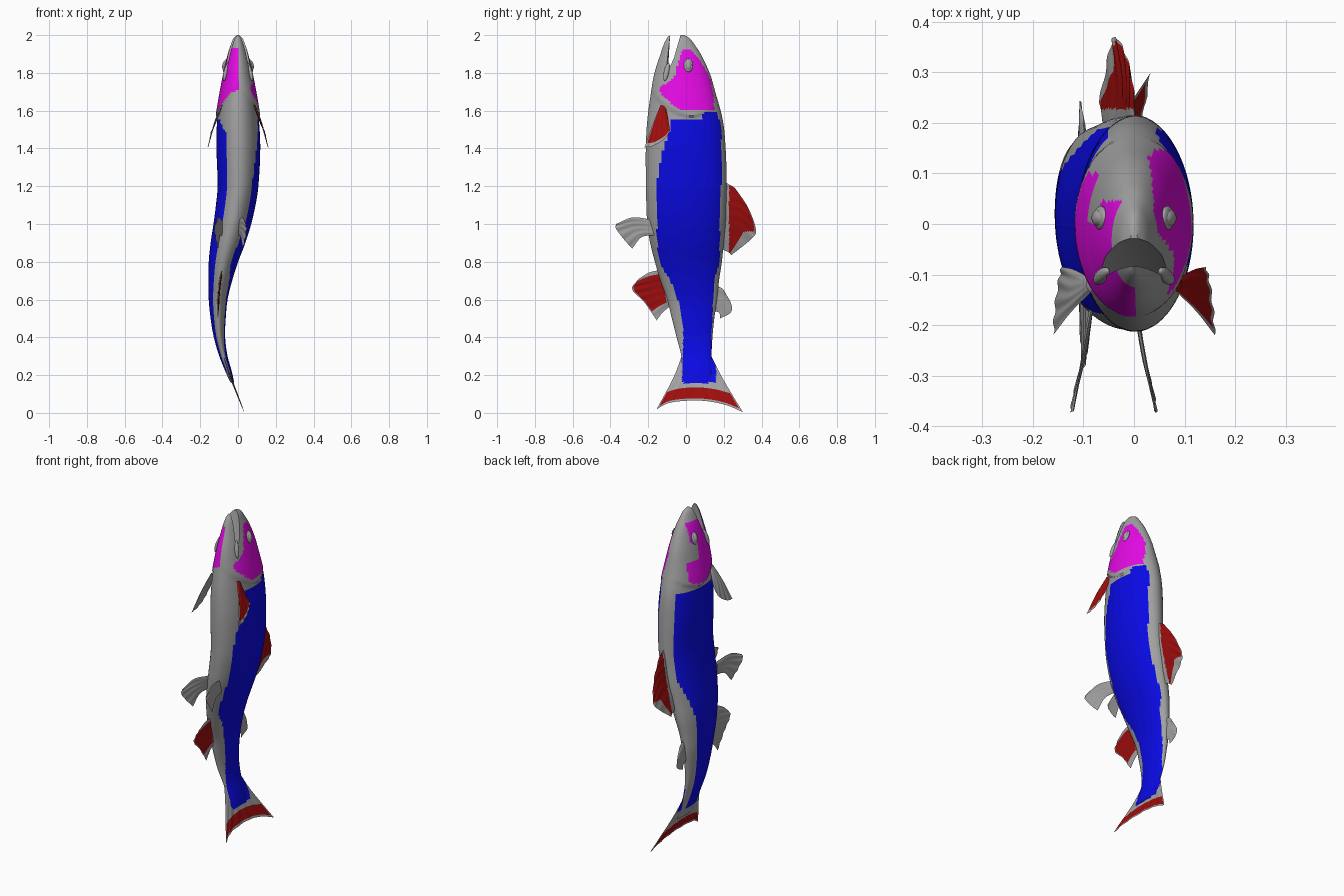
import bpy, bmesh, math
from mathutils import Vector

cube = bpy.data.objects.get("Cube")
if cube:
    bpy.data.objects.remove(cube, do_unlink=True)


def material(name, rgb):
    m = bpy.data.materials.new(name)
    m.use_nodes = True
    m.diffuse_color = (*rgb, 1)
    m.node_tree.nodes["Principled BSDF"].inputs["Base Color"].default_value = (*rgb, 1)
    return m


MATS = [material("grey skin", (0.36, 0.36, 0.36)), material("blue flank", (0.003, 0.003, 0.78)),
        material("magenta cheek", (0.78, 0.003, 0.78)), material("red fin", (0.35, 0.004, 0.004))]
GREY, BLUE, MAGENTA, RED = range(4)


def finish(bm, name):
    bmesh.ops.recalc_face_normals(bm, faces=bm.faces)
    me = bpy.data.meshes.new(name)
    bm.to_mesh(me)
    bm.free()
    for m in MATS:
        me.materials.append(m)
    ob = bpy.data.objects.new(name, me)
    bpy.context.collection.objects.link(ob)
    return ob


def smooth(ob, angle=40):
    bpy.ops.object.select_all(action='DESELECT')
    ob.select_set(True)
    bpy.context.view_layer.objects.active = ob
    bpy.ops.object.shade_smooth_by_angle(angle=math.radians(angle))


def lookup(rows, z):
    """Smooth (cubic) interpolation of a table sorted by its first column."""
    z = min(max(z, rows[0][0]), rows[-1][0])
    i = next(k for k in range(len(rows) - 1) if z <= rows[k + 1][0])
    a, b = rows[i], rows[i + 1]
    p, q = rows[max(i - 1, 0)], rows[min(i + 2, len(rows) - 1)]
    h = b[0] - a[0]
    t = (z - a[0]) / h
    out = []
    for k in range(1, len(a)):
        ma = (b[k] - p[k]) / (b[0] - p[0]) * h
        mb = (q[k] - a[k]) / (q[0] - a[0]) * h
        out.append((2*t**3 - 3*t*t + 1)*a[k] + (t**3 - 2*t*t + t)*ma
                   + (3*t*t - 2*t**3)*b[k] + (t**3 - t*t)*mb)
    return out


# Body stations: height, belly y, back y, centre x, half width
BODY = [(.16, -.01, .13, -.03, .010), (.22, -.025, .135, -.05, .017), (.3, -.025, .135, -.077, .022),
        (.4, -.05, .14, -.098, .03), (.5, -.075, .15, -.105, .04), (.6, -.1, .165, -.105, .05),
        (.7, -.135, .175, -.094, .063), (.8, -.165, .19, -.077, .078), (.9, -.19, .2, -.053, .092),
        (1., -.205, .21, -.03, .1), (1.1, -.21, .213, -.012, .105), (1.2, -.212, .216, 0, .108),
        (1.4, -.213, .21, .002, .116), (1.55, -.205, .195, 0, .111), (1.7, -.185, .155, 0, .096),
        (1.8, -.167, .125, 0, .078), (1.9, -.135, .078, 0, .054), (1.95, -.118, .045, 0, .038),
        (1.985, -.1, .018, 0, .023), (2., -.085, -.01, 0, .008)]

# Colour limits on the +x side: height, lowest y, highest y
FLANK = [(.16, -.02, .16), (.25, -.018, .15), (.4, -.015, .135), (.5, -.02, .14), (.65, -.06, .145),
         (.72, -.095, .155), (.8, -.14, .175), (1., -.155, .18), (1.2, -.155, .187), (1.4, -.12, .187),
         (1.5, -.085, .185), (1.6, -.07, .165)]
CHEEK = [(1.6, -.03, .15), (1.69, -.13, .145), (1.73, -.135, .135), (1.76, -.075, .13),
         (1.84, -.045, .09), (1.92, -.02, .03)]


def centre_x(z):
    return .035 - .41 * z if z < .16 else lookup(BODY, z)[2]


def gill(y):
    return 1.57 + 3 * (y - .03) ** 2


def paint(c):
    x, y, z = c
    belly, back, cx, _ = lookup(BODY, z)
    if x > cx:
        if .16 < z < (1.59 if y > .09 else 1.55):
            lo, hi = lookup(FLANK, z)
            return BLUE if lo < y < hi else GREY
        if 1.6 < z < 1.92:
            lo, hi = lookup(CHEEK, z)
            return MAGENTA if lo < y < hi else GREY
        return GREY
    t = (y - belly) / (back - belly)
    if .22 < z < 1.55:
        top = .95 if z > 1.05 else max(.78, .95 - (1.05 - z) * .7)
        return BLUE if .08 < t < top and z < 1.45 + t * .4 else GREY
    if z < 1.93 and z > max(gill(y), 1.58 + .9 * (.12 + x)):
        limit = .1 if z < 1.72 else (.0 if z < 1.82 else .045)
        return MAGENTA if y < limit else GREY
    return GREY


# Body: dense loft with a raised gill cover edge
bm = bmesh.new()
SIDES, RINGS = 72, 190
rings = []
for i in range(RINGS + 1):
    z = .16 + 1.84 * i / RINGS
    belly, back, cx, hw = lookup(BODY, z)
    ring = []
    for k in range(SIDES):
        a = math.tau * (k + .5) / SIDES
        y = (belly + back) / 2 + (back - belly) / 2 * math.sin(a)
        over = z - gill(y)
        flare = 1 + .08 * max(0, 1 - over / .15) if over > 0 else 1
        ring.append(bm.verts.new((cx + hw * flare * math.cos(a), y, z)))
    rings.append(ring)
for r, s in zip(rings, rings[1:]):
    for k in range(SIDES):
        n = (k + 1) % SIDES
        f = bm.faces.new((r[k], r[n], s[n], s[k]))
        f.material_index = paint(f.calc_center_median())
bm.faces.new(rings[0])
bm.faces.new(rings[-1])
body = finish(bm, "body")

# Open mouth: arched wedge cut between the jaws
bm = bmesh.new()
WEDGE = [(-.098, 1.765), (-.082, 2.03), (-.022, 2.03), (-.054, 1.88)]
rows = [[bm.verts.new((x, y - 3 * x * x, z)) for y, z in WEDGE]
        for x in [-.13 + .02 * i for i in range(14)]]
for r, s in zip(rows, rows[1:]):
    for k in range(4):
        bm.faces.new((r[k], r[(k + 1) % 4], s[(k + 1) % 4], s[k]))
bm.faces.new(rows[0])
bm.faces.new(rows[-1])
cutter = finish(bm, "mouth_cutter")
cutter.hide_render = True
mod = body.modifiers.new("mouth", 'BOOLEAN')
mod.operation, mod.solver, mod.object = 'DIFFERENCE', 'EXACT', cutter
bpy.context.view_layer.objects.active = body
bpy.ops.object.modifier_apply(modifier=mod.name)
bpy.data.objects.remove(cutter, do_unlink=True)
smooth(body)


def fin(name, rows, colour, thick=.006, ribs=6, nu=40, nv=24):
    """Lens-shaped blade lofted through rows of points running from root to tip."""
    lines = [[(j / (len(r) - 1), *p) for j, p in enumerate(r)] for r in rows]
    bm = bmesh.new()
    for side in (1, -1):
        grid = []
        for i in range(nu + 1):
            u = i / nu
            col = [(k / (len(lines) - 1), *lookup(l, u)) for k, l in enumerate(lines)]
            line = []
            for j in range(nv + 1):
                v = j / nv
                p = Vector(lookup(col, v))
                p.x += side * thick * max(0, min(1, 6*u, 6*(1 - u), 1.2*(1 - v)))
                p.x += .002 * v * math.sin(u * math.tau * ribs)
                line.append(bm.verts.new(p))
            grid.append(line)
        for i in range(nu):
            for j in range(nv):
                f = bm.faces.new((grid[i][j], grid[i+1][j], grid[i+1][j+1], grid[i][j+1]))
                f.material_index = colour((i + .5) / nu, (j + .5) / nv, side, f.calc_center_median())
    bmesh.ops.remove_doubles(bm, verts=bm.verts, dist=1e-5)
    smooth(finish(bm, name), 60)


def on_spine(pts):
    return [(centre_x(z), y, z) for y, z in pts]


def plain(u, v, s, c):
    return GREY


# Tail fin
def tail_paint(u, v, s, c):
    if c.z > (.16 if s > 0 else .22) and -.02 < c.y < .16:
        return BLUE
    return RED if .76 < v < .97 and .02 < u < .98 else GREY


fin("tail_fin", [on_spine(r) for r in (
    [(-.02, .31), (.03, .31), (.08, .31), (.13, .31)],
    [(-.065, .19), (.02, .2), (.1, .2), (.19, .19)],
    [(-.155, .02), (-.08, .055), (.07, .065), (.2, .045), (.30, .005)])], tail_paint, .008)

# Dorsal fin
fin("dorsal_fin", [on_spine(r) for r in (
    [(.19, 1.23), (.19, 1.1), (.19, 1.0), (.18, .87)],
    [(.245, 1.2), (.275, 1.1), (.275, 1.0), (.225, .85)],
    [(.26, 1.19), (.33, 1.085), (.37, .97), (.345, .92), (.24, .835)])],
    lambda u, v, s, c: RED if c.y > .228 and not (c.z < .96 and v > .72) and v < .96 else GREY)

# Adipose fin
fin("adipose_fin", [on_spine(r) for r in (
    [(.15, .68), (.15, .62), (.14, .54)],
    [(.19, .66), (.205, .6), (.175, .53)],
    [(.2, .65), (.24, .575), (.235, .53), (.18, .5)])], plain, ribs=2)

# Anal fin, coloured on one face
fin("anal_fin", [on_spine(r) for r in (
    [(-.11, .76), (-.1, .66), (-.09, .56)],
    [(-.19, .745), (-.185, .64), (-.125, .53)],
    [(-.25, .71), (-.285, .655), (-.22, .585), (-.155, .49)])],
    lambda u, v, s, c: RED if s > 0 and .1 < u < .86 and .1 < v < .95 else GREY)

for sx, label in ((1, "left"), (-1, "right")):
    # Pelvic fins
    def pelvic(pts):
        return [(-.04 + sx * w, y, z) for w, y, z in pts]
    fin(label + "_pelvic_fin", [pelvic(r) for r in (
        [(.045, -.17, 1.02), (.045, -.17, .98), (.045, -.17, .94)],
        [(.065, -.28, 1.035), (.06, -.27, .98), (.055, -.235, .93)],
        [(.08, -.37, 1.0), (.085, -.37, .975), (.078, -.33, .92), (.065, -.285, .87)])],
        plain, .004, 4)

    # Pectoral fins
    fin(label + "_pectoral_fin", [[(sx * x, y, z) for x, y, z in r] for r in (
        [(.085, -.135, 1.63), (.09, -.12, 1.625), (.09, -.105, 1.61)],
        [(.125, -.175, 1.53), (.125, -.14, 1.53), (.12, -.09, 1.53)],
        [(.16, -.22, 1.405), (.157, -.17, 1.415), (.15, -.115, 1.45), (.143, -.085, 1.49)])],
        lambda u, v, s, c: RED if sx > 0 and v < .93 and u > .06 else GREY, .004, 4)

    # Eyes, eye rims and upper lip flaps
    for name, loc, scale, tilt in (("eye", (.067, .012, 1.84), (.016, .018, .029), 0),
                                   ("eye_rim", (.066, .012, 1.84), (.011, .024, .036), 0),
                                   ("lip_flap", (.064, -.103, 1.805), (.012, .014, .05), -.22)):
        bpy.ops.mesh.primitive_uv_sphere_add(segments=24, ring_count=14, radius=1,
                                             location=(sx * loc[0], loc[1], loc[2]),
                                             rotation=(tilt, -sx * .25, 0))
        ob = bpy.context.object
        ob.name = label + "_" + name
        ob.scale = scale
        ob.data.materials.append(MATS[GREY])
        smooth(ob, 60)
